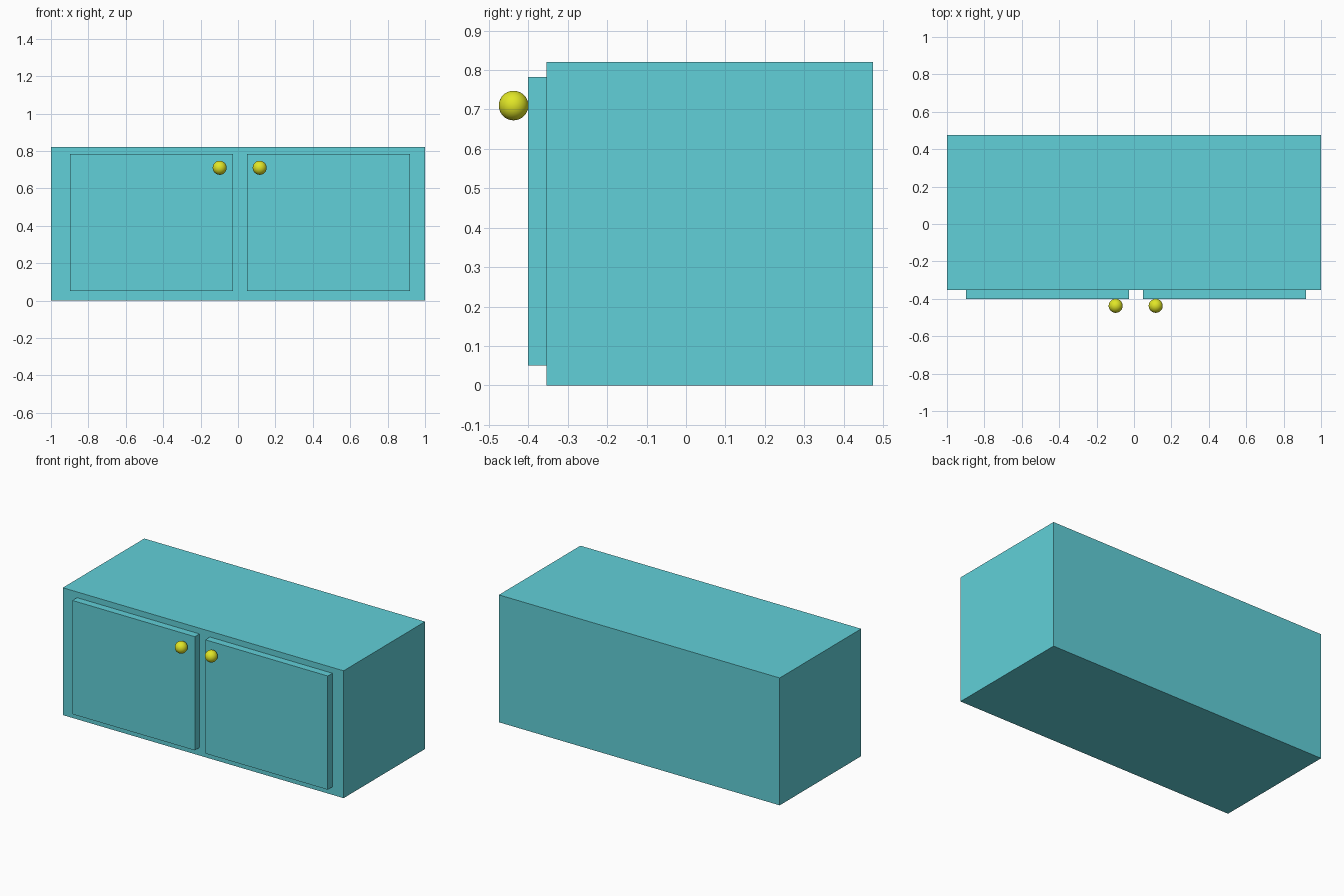
import bpy

if "Cube" in bpy.data.objects:
    bpy.data.objects.remove(bpy.data.objects["Cube"])


def material(name, color):
    m = bpy.data.materials.new(name)
    m.diffuse_color = (*color, 1)
    m.use_nodes = True
    m.node_tree.nodes["Principled BSDF"].inputs["Base Color"].default_value = m.diffuse_color
    return m


teal = material("teal_paint", (0.12, 0.63, 0.69))
yellow = material("yellow_knob", (0.75, 0.79, 0.02))


def box(name, lo, hi, mat):
    bpy.ops.mesh.primitive_cube_add(size=1, location=[(a + b) / 2 for a, b in zip(lo, hi)])
    ob = bpy.context.object
    ob.name = name
    ob.scale = [b - a for a, b in zip(lo, hi)]
    bpy.ops.object.transform_apply(location=False, rotation=False, scale=True)
    ob.data.materials.append(mat)
    return ob


def knob(name, x):
    bpy.ops.mesh.primitive_uv_sphere_add(segments=32, ring_count=16, radius=0.0375,
                                         location=(x, -0.4375, 0.71))
    ob = bpy.context.object
    ob.name = name
    ob.data.materials.append(yellow)
    bpy.ops.object.shade_smooth()


# Cabinet body
box("cabinet_body", (-1, -0.354, 0), (1, 0.475, 0.82), teal)

# Doors standing proud of the front, each with a round knob near the middle
for side, x0, knob_x in (("left", -0.899, -0.098), ("right", 0.048, 0.116)):
    box(side + "_door", (x0, -0.401, 0.051), (x0 + 0.872, -0.354, 0.783), teal)
    knob(side + "_knob", knob_x)
